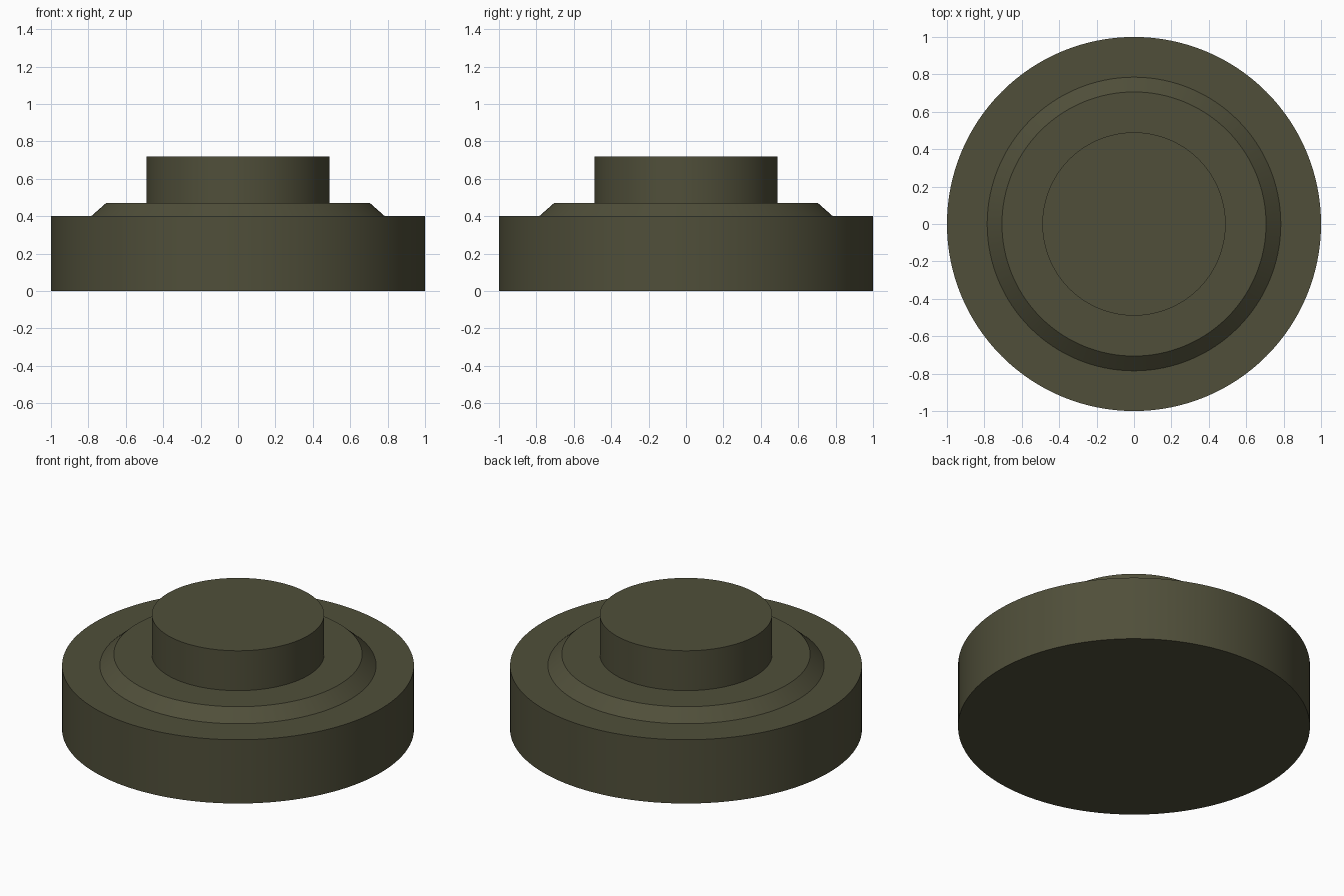
import bpy, bmesh, math

if "Cube" in bpy.data.objects:
    bpy.data.objects.remove(bpy.data.objects["Cube"])

# Single dark olive colour
olive = bpy.data.materials.new("dark olive")
olive.diffuse_color = (0.080, 0.078, 0.042, 1.0)
olive.use_nodes = True
olive.node_tree.nodes["Principled BSDF"].inputs["Base Color"].default_value = olive.diffuse_color

# Stepped outline as (radius, height), bottom to top
PROFILE = [(1.0, 0.0), (1.0, 0.40), (0.785, 0.40), (0.706, 0.47),
           (0.49, 0.47), (0.49, 0.72)]
SIDES = 128


def lathe(name, profile, sides, material):
    bm = bmesh.new()
    rings = []
    for r, z in profile:
        rings.append([bm.verts.new((r * math.cos(2 * math.pi * i / sides),
                                    r * math.sin(2 * math.pi * i / sides), z))
                      for i in range(sides)])
    for low, high in zip(rings, rings[1:]):
        for i in range(sides):
            j = (i + 1) % sides
            bm.faces.new((low[i], low[j], high[j], high[i]))
    # Flat caps
    bm.faces.new(rings[0][::-1])
    bm.faces.new(rings[-1])
    mesh = bpy.data.meshes.new(name)
    bm.to_mesh(mesh)
    bm.free()
    mesh.materials.append(material)
    obj = bpy.data.objects.new(name, mesh)
    bpy.context.collection.objects.link(obj)
    return obj


# Round stepped knob: base disc, bevelled collar and central boss
knob = lathe("stepped_knob", PROFILE, SIDES, olive)
bpy.context.view_layer.objects.active = knob
knob.select_set(True)
bpy.ops.object.shade_smooth_by_angle(angle=math.radians(30))
